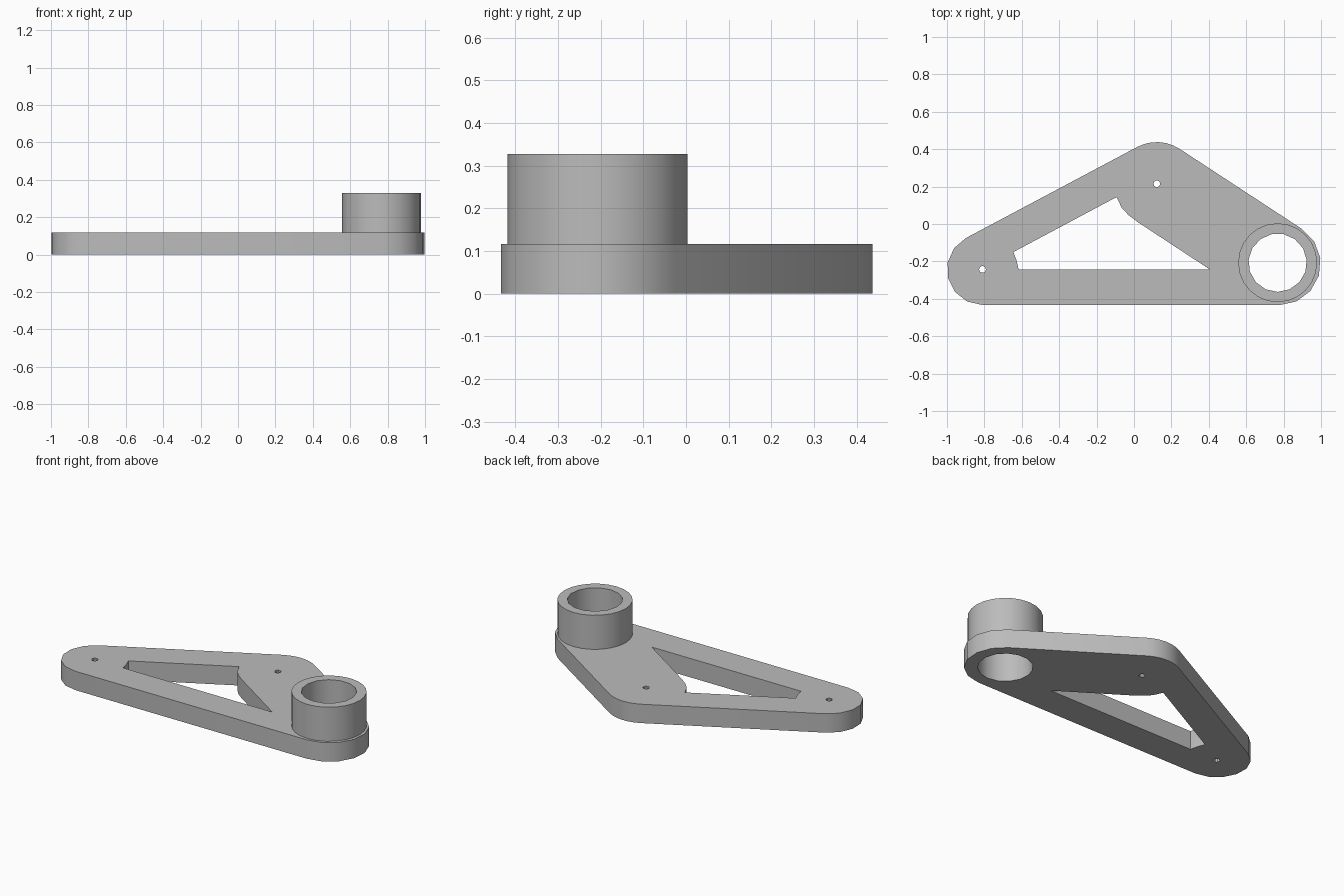
import bpy
import bmesh
from math import atan2, acos, cos, sin, hypot, pi, radians

cube = bpy.data.objects.get("Cube")
if cube:
    bpy.data.objects.remove(cube, do_unlink=True)

PLATE = 0.117
TOP = 0.328
BORE = (0.768, -0.207)

grey = bpy.data.materials.new("light grey")
grey.use_nodes = True
colour = (0.5, 0.5, 0.5, 1)
grey.diffuse_color = colour
grey.node_tree.nodes["Principled BSDF"].inputs["Base Color"].default_value = colour


def circle(centre, r, sides, start=0.0):
    return [(centre[0] + r * cos(start + 2 * pi * i / sides),
             centre[1] + r * sin(start + 2 * pi * i / sides)) for i in range(sides)]


def belt(discs, steps):
    """Outline wrapped tightly around discs (x, y, r) listed counter-clockwise."""
    n = len(discs)
    angles = []
    for i in range(n):
        x0, y0, r0 = discs[i]
        x1, y1, r1 = discs[(i + 1) % n]
        dx, dy = x1 - x0, y1 - y0
        angles.append(atan2(dy, dx) - acos((r0 - r1) / hypot(dx, dy)))
    points = []
    for i, (x, y, r) in enumerate(discs):
        start = angles[i - 1]
        sweep = (angles[i] - start) % (2 * pi)
        for k in range(steps + 1):
            a = start + sweep * k / steps
            points.append((x + r * cos(a), y + r * sin(a)))
    return points


def extruded(name, loops, z0, z1):
    """Filled outline with holes, extruded from z0 to z1."""
    curve = bpy.data.curves.new(name, "CURVE")
    curve.dimensions = "2D"
    curve.fill_mode = "BOTH"
    curve.extrude = (z1 - z0) / 2
    for loop in loops:
        spline = curve.splines.new("POLY")
        spline.points.add(len(loop) - 1)
        for p, (x, y) in zip(spline.points, loop):
            p.co = (x, y, 0, 1)
        spline.use_cyclic_u = True
    obj = bpy.data.objects.new(name, curve)
    bpy.context.collection.objects.link(obj)
    bpy.ops.object.select_all(action="DESELECT")
    obj.select_set(True)
    bpy.context.view_layer.objects.active = obj
    bpy.ops.object.convert(target="MESH")
    obj = bpy.context.object
    bm = bmesh.new()
    bm.from_mesh(obj.data)
    bmesh.ops.remove_doubles(bm, verts=bm.verts, dist=0.0005)
    bmesh.ops.translate(bm, verts=bm.verts, vec=(0, 0, (z0 + z1) / 2))
    bmesh.ops.recalc_face_normals(bm, faces=bm.faces)
    bm.to_mesh(obj.data)
    bm.free()
    obj.data.materials.clear()
    obj.data.materials.append(grey)
    bpy.ops.object.shade_smooth_by_angle(angle=radians(35))
    return obj


# Rounded triangular plate with window, bore and two pin holes
left_pin, back_pin = (-0.81, -0.243), (0.122, 0.215)
outline = belt([(*left_pin, 0.19), (0.776, -0.212, 0.222), (*back_pin, 0.223)], 6)
window = [(-0.645, -0.15), (-0.628, -0.195), (-0.617, -0.243), (0.405, -0.243),
          (0.02, 0.01), (-0.03, 0.048), (-0.066, 0.087), (-0.093, 0.144)]
bore = circle(BORE, 0.156, 15, pi / 2 + pi / 15)
pins = [circle(c, 0.018, 10) for c in (left_pin, back_pin)]
extruded("arm_plate", [outline, window, bore] + pins, 0, PLATE)

# Hollow boss standing on the plate
extruded("bearing_boss", [circle(BORE, 0.211, 24), bore], PLATE, TOP)
